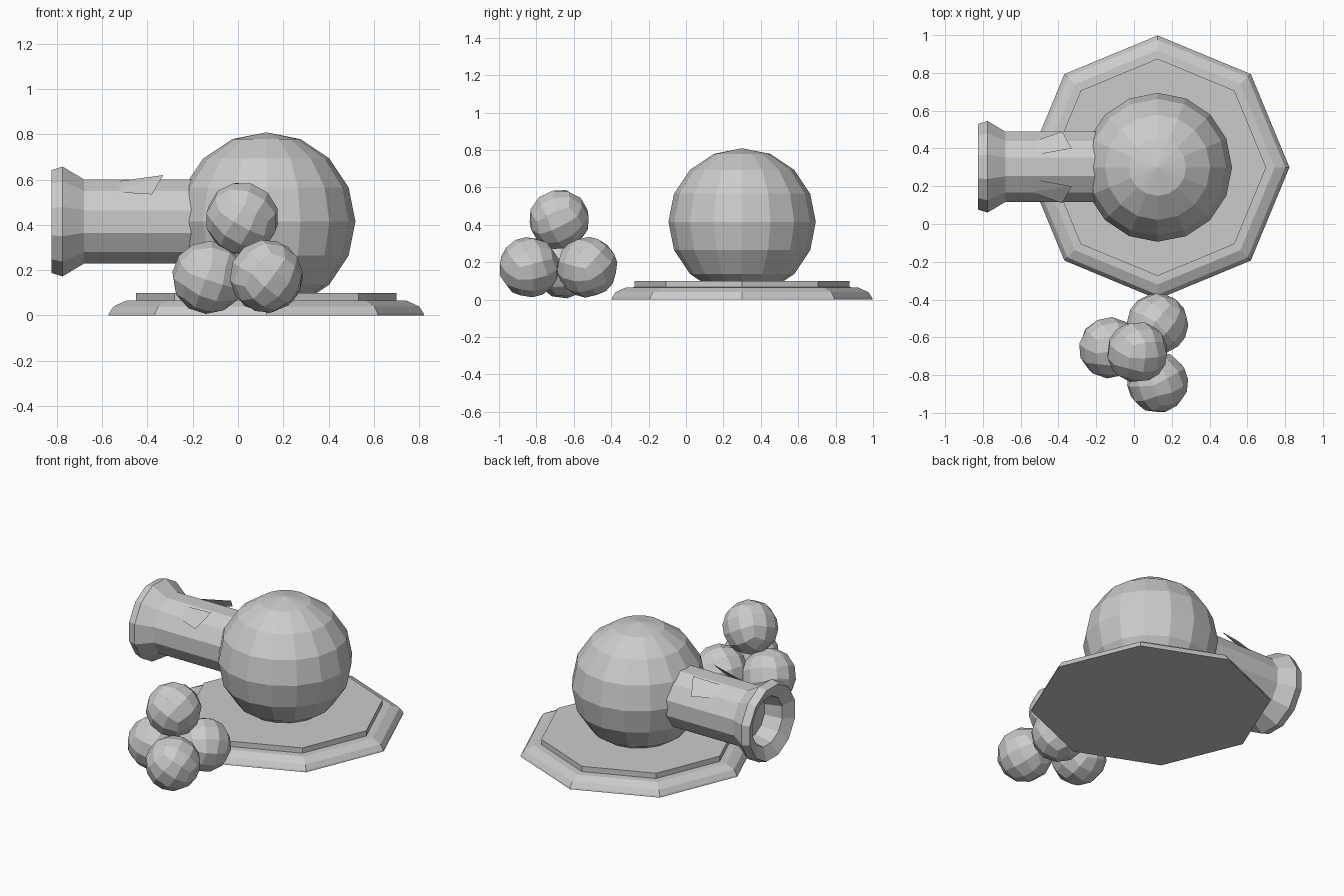
import bpy, bmesh, math
from mathutils import Matrix, Vector, Euler

if "Cube" in bpy.data.objects:
    bpy.data.objects.remove(bpy.data.objects["Cube"])


def make_object(name, bm):
    bmesh.ops.recalc_face_normals(bm, faces=bm.faces)
    mesh = bpy.data.meshes.new(name)
    bm.to_mesh(mesh)
    bm.free()
    obj = bpy.data.objects.new(name, mesh)
    bpy.context.collection.objects.link(obj)
    return obj


def lathe(name, profile, sides, matrix, offset=0.0):
    """Flat-sided solid from (radius, height) rings, closed at both ends."""
    bm = bmesh.new()
    rings = []
    for r, h in profile:
        angles = [2 * math.pi * (i + offset) / sides for i in range(sides)]
        rings.append([bm.verts.new(matrix @ Vector((r * math.cos(a), r * math.sin(a), h)))
                      for a in angles])
    for lower, upper in zip(rings, rings[1:]):
        for i in range(sides):
            j = (i + 1) % sides
            bm.faces.new((lower[i], lower[j], upper[j], upper[i]))
    bm.faces.new(rings[0][::-1])
    bm.faces.new(rings[-1])
    return make_object(name, bm)


CX, CY, CZ = 0.125, 0.3, 0.415

# Octagonal stepped base
lathe("base", [(0.698, 0), (0.695, 0.01), (0.675, 0.04), (0.62, 0.065),
               (0.575, 0.066), (0.575, 0.1)], 8, Matrix.Translation((CX, CY, 0)))

# Large round body
bm = bmesh.new()
bmesh.ops.create_uvsphere(bm, u_segments=16, v_segments=8, radius=0.394,
                          matrix=Matrix.Translation((CX, CY, CZ)))
make_object("body", bm)

# Barrel pointing to -x, with flared muzzle and recessed bore
to_left = Matrix.Translation((0, CY + 0.003, CZ)) @ Matrix.Rotation(-math.pi / 2, 4, 'Y')
lathe("barrel", [(0.192, 0.0), (0.192, 0.68), (0.251, 0.775), (0.235, 0.825),
                 (0.155, 0.79), (0.13, 0.68)], 12, to_left, 0.5)

# Thin pointed fins lifting off the two upper corners of the barrel
for side, label in ((-1, "front"), (1, "back")):
    bm = bmesh.new()
    pts = [(-0.55, 0.13, 0.13), (-0.55, 0.06, 0.175), (-0.33, 0.10, 0.205),
           (-0.38, 0.19, 0.12), (-0.42, 0.135, 0.13)]
    v = [bm.verts.new((x, CY + side * y, CZ + z)) for x, y, z in pts]
    for f in ((0, 1, 2), (0, 2, 3), (0, 4, 1), (1, 4, 2), (2, 4, 3), (3, 4, 0)):
        bm.faces.new([v[i] for i in f])
    make_object(label + "_barrel_fin", bm)


# Faceted balls stacked in a pile
def ball(name, centre, turn, radius=0.163):
    bm = bmesh.new()
    bmesh.ops.create_cube(bm, size=2)
    bmesh.ops.subdivide_edges(bm, edges=bm.edges[:], cuts=2, use_grid_fill=True)
    rot = Euler(turn).to_matrix()
    for v in bm.verts:
        p = Vector([math.tan(c * math.pi / 4) for c in v.co])
        v.co = Vector(centre) + rot @ p.normalized() * radius
    make_object(name, bm)


ball("left_ball", (-0.13, -0.655, 0.168), (0.4, 0.3, 0.2))
ball("back_ball", (0.125, -0.528, 0.173), (0.7, 0.2, 0.9))
ball("front_ball", (0.125, -0.838, 0.173), (0.3, 0.6, 0.5))
ball("top_ball", (0.018, -0.678, 0.428), (0.5, 0.5, 0.1))
